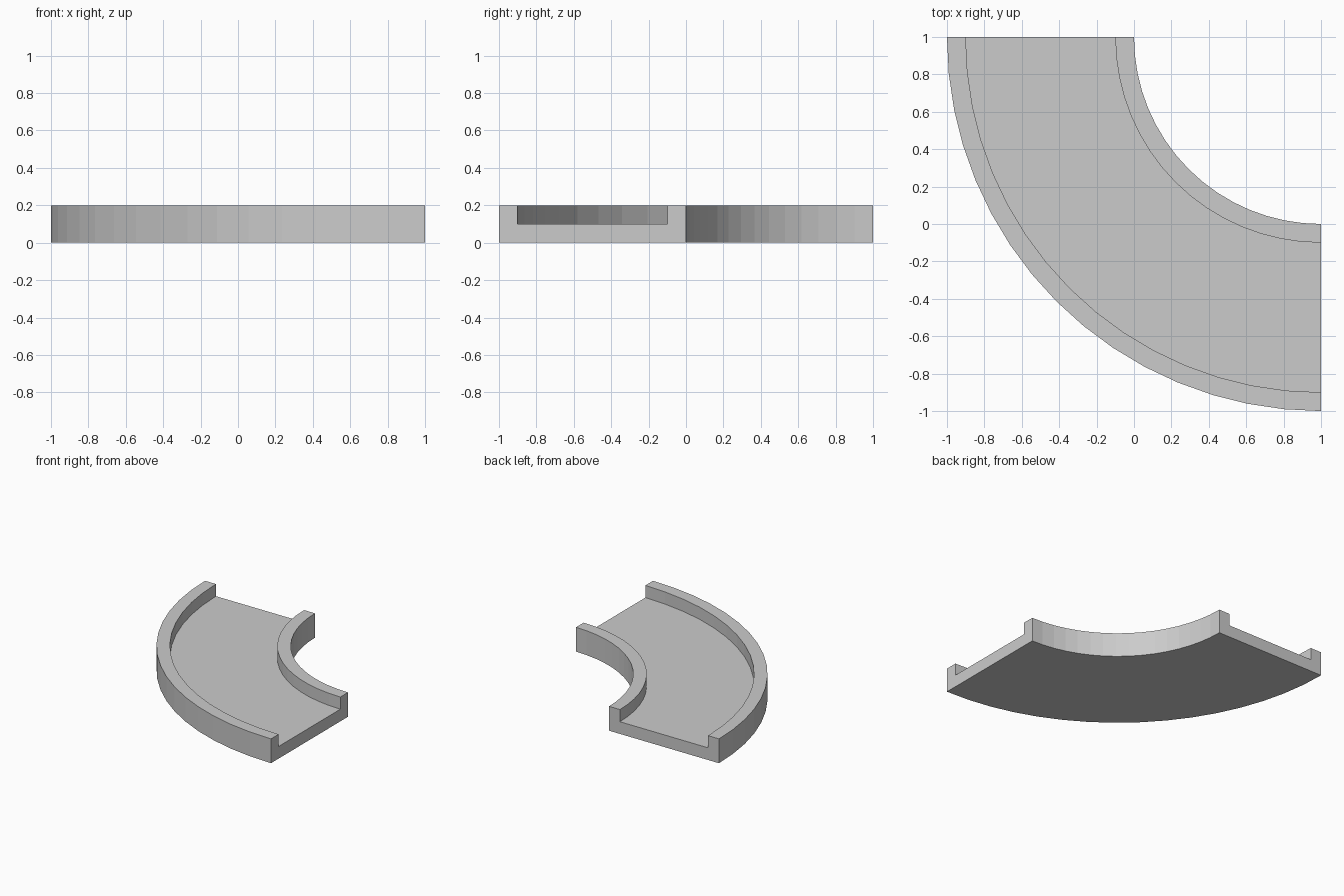
import bpy, bmesh, math

if "Cube" in bpy.data.objects:
    bpy.data.objects.remove(bpy.data.objects["Cube"])

SEGMENTS = 16            # facets along the quarter turn
CENTRE = (1.0, 1.0)      # centre of the bend

# U-shaped channel cross-section: (radius, height)
profile = [(1.0, 0.0), (2.0, 0.0), (2.0, 0.2), (1.9, 0.2),
           (1.9, 0.1), (1.1, 0.1), (1.1, 0.2), (1.0, 0.2)]

# Sweep the cross-section through a quarter turn
bm = bmesh.new()
rings = []
for i in range(SEGMENTS + 1):
    a = math.pi + i / SEGMENTS * math.pi / 2
    rings.append([bm.verts.new((CENTRE[0] + r * math.cos(a),
                                CENTRE[1] + r * math.sin(a), z))
                  for r, z in profile])
n = len(profile)
for r0, r1 in zip(rings, rings[1:]):
    for j in range(n):
        k = (j + 1) % n
        bm.faces.new((r0[j], r0[k], r1[k], r1[j]))

# Flat end faces
for ring in (rings[0], rings[-1]):
    bm.faces.new(ring)
bmesh.ops.recalc_face_normals(bm, faces=bm.faces)

mesh = bpy.data.meshes.new("curved_channel")
bm.to_mesh(mesh)
bm.free()
bpy.context.collection.objects.link(bpy.data.objects.new("curved_channel", mesh))
